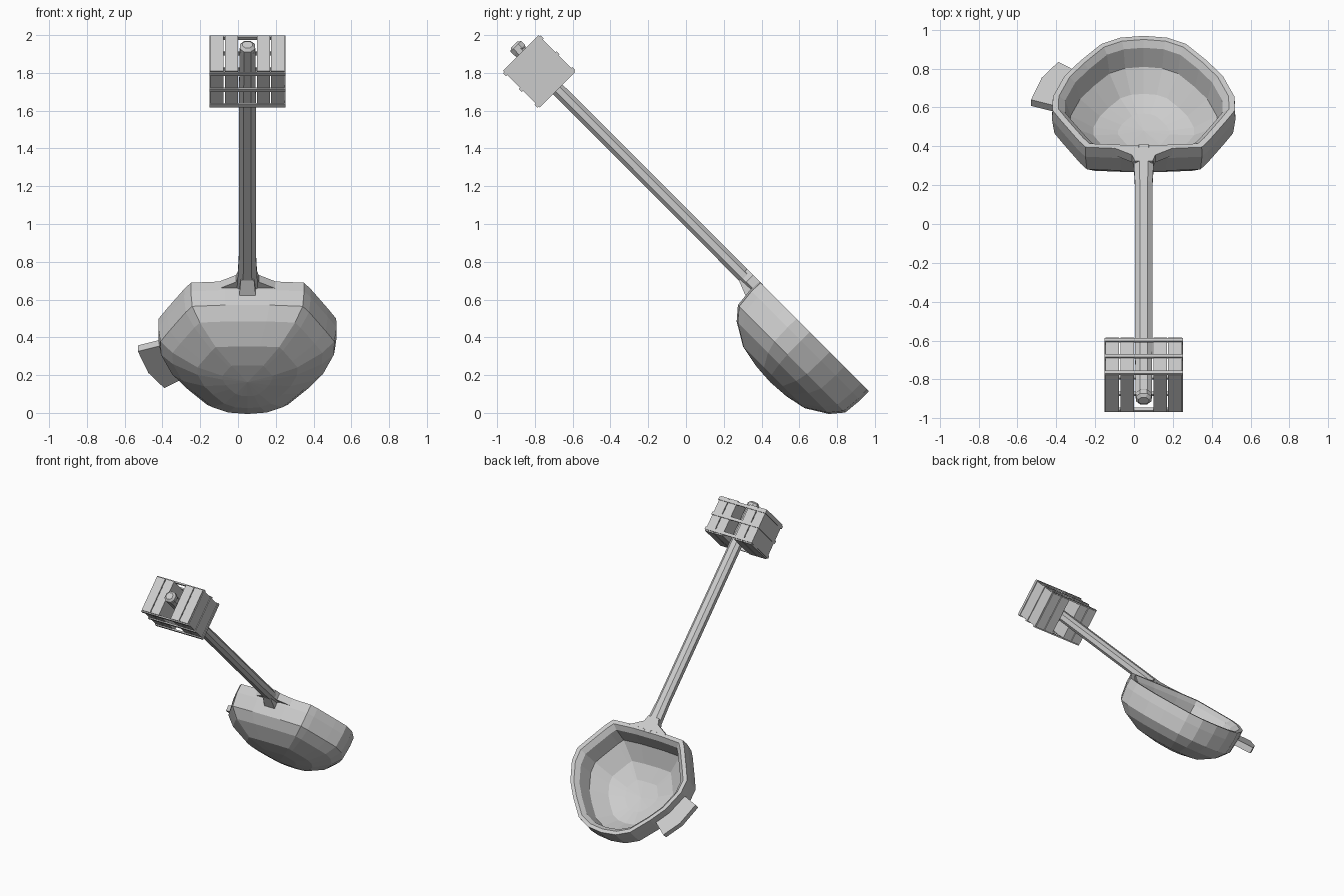
import bpy, bmesh, math
from mathutils import Matrix

if "Cube" in bpy.data.objects:
    bpy.data.objects.remove(bpy.data.objects["Cube"])

# Everything is modelled in an arm frame: x across, u along the arm, n out of the bowl.
S = math.sqrt(0.5)
CX = 0.05
ARM = Matrix(((1, 0, 0, CX), (0, S, S, 0), (0, -S, S, 0), (0, 0, 0, 1)))


def finish(name, bm):
    bmesh.ops.recalc_face_normals(bm, faces=bm.faces)
    me = bpy.data.meshes.new(name)
    bm.to_mesh(me)
    bm.free()
    ob = bpy.data.objects.new(name, me)
    bpy.context.collection.objects.link(ob)
    ob.matrix_world = ARM
    return ob


def box(name, x, u, n, bevel=0):
    bm = bmesh.new()
    size = (x[1] - x[0], u[1] - u[0], n[1] - n[0])
    mid = (sum(x) / 2, sum(u) / 2, sum(n) / 2)
    bmesh.ops.create_cube(bm, size=1, matrix=Matrix.Translation(mid) @ Matrix.Diagonal((*size, 1)))
    if bevel:
        bmesh.ops.bevel(bm, geom=bm.edges[:], offset=bevel, segments=1, affect='EDGES')
    return finish(name, bm)


def loft(name, rings, start=None, end=None):
    """Skin a list of closed rings; ends are closed by a tip point or a flat cap."""
    bm = bmesh.new()
    vs = [[bm.verts.new(p) for p in r] for r in rings]
    k = len(vs[0])
    for a, b in zip(vs, vs[1:]):
        for i in range(k):
            bm.faces.new((a[i], a[(i + 1) % k], b[(i + 1) % k], b[i]))
    for ring, tip in ((vs[0], start), (vs[-1], end)):
        if tip:
            t = bm.verts.new(tip)
            for i in range(k):
                bm.faces.new((ring[i], ring[(i + 1) % k], t))
        else:
            bm.faces.new(ring)
    return finish(name, bm)


def plate(name, outline, n0, n1):
    return loft(name, [[(x, u, n) for x, u in outline] for n in (n0, n1)])


# Bowl: half outline mirrored, then nested rings outside, over the rim and inside
half = [(0.12, 0.592), (0.22, 0.545), (0.33, 0.42), (0.41, 0.31), (0.47, 0.16), (0.472, 0.06),
        (0.425, -0.02), (0.335, -0.165), (0.30, -0.21), (0.12, -0.22)]
outline = [(0, 0.605)] + half + [(-x, u) for x, u in reversed(half)]
CU = 0.2


def ring(s, n):
    return [(x * s, CU + (u - CU) * s, n) for x, u in outline]


loft("bowl",
     [ring(0.28, 0.438), ring(0.56, 0.462), ring(0.84, 0.532), ring(0.975, 0.598),
      ring(1.0, 0.70), ring(0.995, 0.767), ring(0.93, 0.767), ring(0.86, 0.735),
      ring(0.80, 0.62), ring(0.55, 0.525), ring(0.28, 0.49)],
     start=(0, CU, 0.43), end=(0, CU, 0.48))

# Side spout
plate("side_spout", [(-0.58, 0.20), (-0.525, 0.36), (-0.44, 0.475), (-0.335, 0.40), (-0.44, 0.15)],
      0.66, 0.705)


# Octagonal shaft with tapered end knob
def octagon(u, w, h, mid=0.731):
    c = 0.45
    pts = [(w, h * c), (w * c, h), (-w * c, h), (-w, h * c),
           (-w, -h * c), (-w * c, -h), (w * c, -h), (w, -h * c)]
    return [(x, u, mid + z) for x, z in pts]


loft("shaft", [octagon(-1.985, 0.042, 0.034), octagon(-1.67, 0.044, 0.036),
               octagon(-0.45, 0.045, 0.037), octagon(-0.19, 0.056, 0.037)])
loft("shaft_knob", [octagon(-2.022, 0.026, 0.024, 0.735), octagon(-2.008, 0.04, 0.04, 0.735),
                    octagon(-1.98, 0.04, 0.04, 0.735), octagon(-1.965, 0.03, 0.03, 0.735)])

# Gusset and under-wedge joining the shaft to the bowl
plate("shaft_gusset", [(-0.16, -0.21), (-0.06, -0.265), (-0.045, -0.31), (0.045, -0.31),
                       (0.06, -0.265), (0.16, -0.21)], 0.715, 0.768)
loft("shaft_wedge", [[(-0.045, -0.20, 0.655), (0.045, -0.20, 0.655), (0.045, -0.20, 0.71), (-0.045, -0.20, 0.71)],
                     [(-0.035, -0.30, 0.695), (0.035, -0.30, 0.695), (0.035, -0.30, 0.71), (-0.035, -0.30, 0.71)]])

# Weight block: four slabs, two on each side of the shaft
for side in (-1, 1):
    for label, a, b in (("inner", 0.05, 0.12), ("outer", 0.126, 0.197)):
        x = sorted((side * a, side * b))
        box(f"weight_slab_{label}_{'right' if side > 0 else 'left'}", x, (-1.965, -1.69), (0.595, 0.862))

# Three thin straps wrapped around the slabs
for i, u in enumerate((-1.945, -1.828, -1.71)):
    su = (u - 0.011, u + 0.011)
    box(f"strap_{i}_top", (-0.202, 0.202), su, (0.858, 0.869))
    box(f"strap_{i}_bottom", (-0.202, 0.202), su, (0.587, 0.598))
    for side in (-1, 1):
        x = sorted((side * 0.193, side * 0.202))
        box(f"strap_{i}_{'right' if side > 0 else 'left'}", x, su, (0.587, 0.869))
